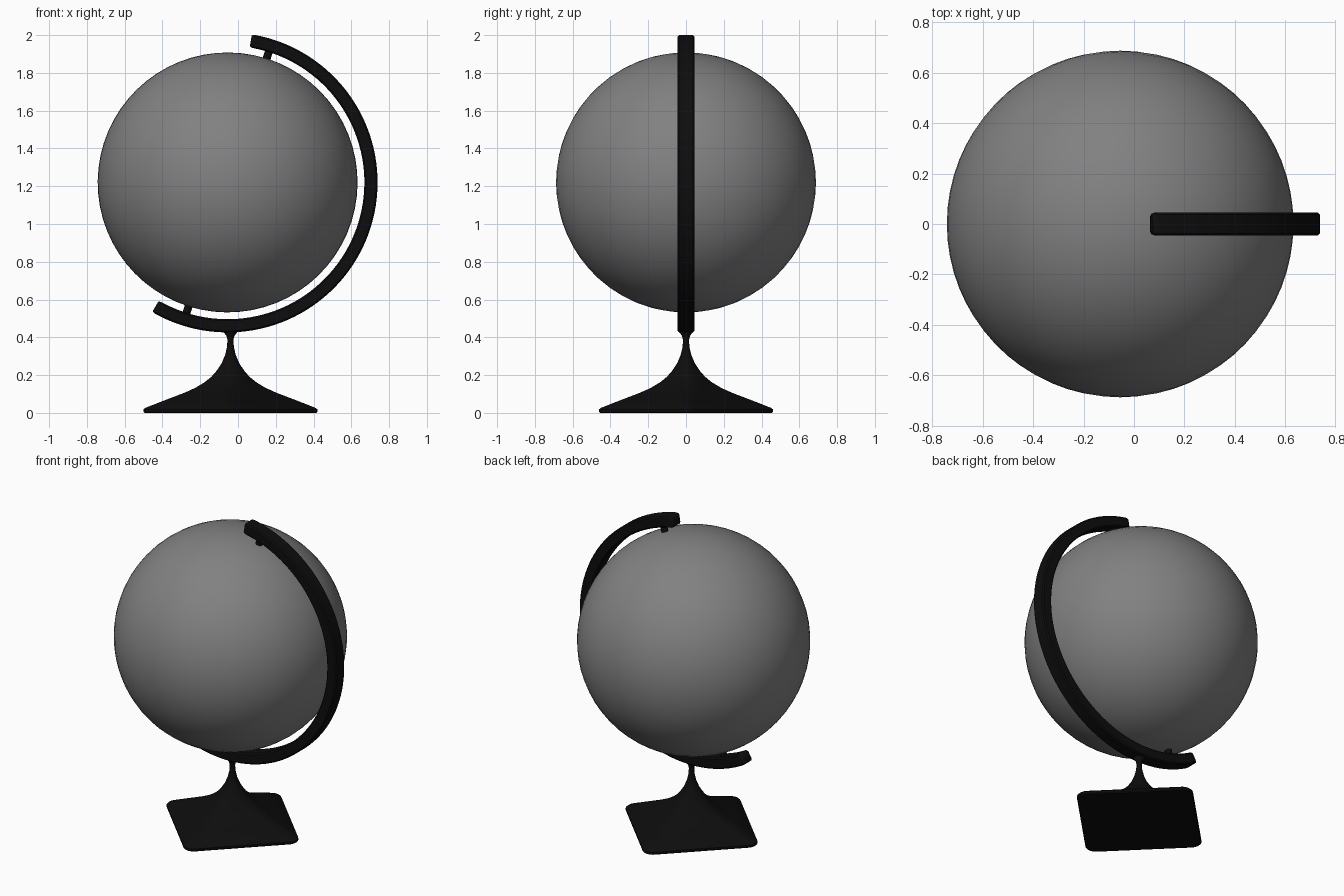
import bpy, bmesh
from math import sin, cos, pi, radians, sqrt
from mathutils import Vector

if "Cube" in bpy.data.objects:
    bpy.data.objects.remove(bpy.data.objects["Cube"], do_unlink=True)

CENTRE = Vector((-0.055, 0, 1.22))
RADIUS = 0.688
TILT = radians(17.5)
FOOT_X = -0.04


def material(name, rgb, rough):
    m = bpy.data.materials.new(name)
    m.use_nodes = True
    m.diffuse_color = (*rgb, 1)
    node = m.node_tree.nodes["Principled BSDF"]
    node.inputs["Base Color"].default_value = (*rgb, 1)
    node.inputs["Roughness"].default_value = rough
    return m


grey = material("globe grey", (0.22, 0.22, 0.22), 0.6)
black = material("stand black", (0.004, 0.004, 0.004), 0.5)


def finish(obj, name, mat, angle=40):
    obj.name = obj.data.name = name
    obj.data.materials.append(mat)
    bpy.ops.object.select_all(action='DESELECT')
    obj.select_set(True)
    bpy.context.view_layer.objects.active = obj
    bpy.ops.object.shade_smooth_by_angle(angle=radians(angle))


def loft(name, rings, mat, angle=40):
    """Skin equal-length closed rings and cap both ends."""
    bm = bmesh.new()
    rows = [[bm.verts.new(p) for p in ring] for ring in rings]
    n = len(rows[0])
    for a, b in zip(rows, rows[1:]):
        for i in range(n):
            j = (i + 1) % n
            bm.faces.new((a[i], a[j], b[j], b[i]))
    bm.faces.new(rows[0][::-1])
    bm.faces.new(rows[-1])
    bmesh.ops.recalc_face_normals(bm, faces=bm.faces[:])
    mesh = bpy.data.meshes.new(name)
    bm.to_mesh(mesh)
    bm.free()
    obj = bpy.data.objects.new(name, mesh)
    bpy.context.collection.objects.link(obj)
    finish(obj, name, mat, angle)


# Globe, tilted on its axis
bpy.ops.mesh.primitive_uv_sphere_add(segments=64, ring_count=32, radius=RADIUS,
                                     location=CENTRE, rotation=(0, TILT, 0))
finish(bpy.context.object, "globe", grey, 60)

# Pivot pins at both poles
axis = Vector((sin(TILT), 0, cos(TILT)))
for side, name in ((1, "top_pin"), (-1, "bottom_pin")):
    bpy.ops.mesh.primitive_cylinder_add(vertices=20, radius=0.021, depth=0.08,
                                        location=CENTRE + axis * side * 0.7,
                                        rotation=(0, TILT, 0))
    finish(bpy.context.object, name, black)


# Half-ring arm: chamfered bar swept round the globe, with softened ends
def bar_ring(angle, shrink):
    hr, hy, c = 0.035 - shrink * 0.5, 0.045 - shrink, 0.008
    section = [(hr, hy - c), (hr - c, hy), (c - hr, hy), (-hr, hy - c),
               (-hr, c - hy), (c - hr, -hy), (hr - c, -hy), (hr, c - hy)]
    out = Vector((cos(angle), 0, sin(angle)))
    return [CENTRE + out * (0.759 + r) + Vector((0, y, 0)) for r, y in section]


start, end, steps = radians(-120.2), radians(80.7), 72
soft = radians(1.3)
rings = [bar_ring(start, 0.014), bar_ring(start + soft * 0.3, 0.005)]
for i in range(steps + 1):
    rings.append(bar_ring(start + soft + (end - start - 2 * soft) * i / steps, 0))
rings += [bar_ring(end - soft * 0.3, 0.005), bar_ring(end, 0.014)]
loft("arm", rings, black)


# Foot: rounded square, corner forwards, flowing up into a round stem
def foot_ring(reach, roundness, z):
    half = reach / (sqrt(2) - (sqrt(2) - 1) * roundness)
    r = half * roundness
    pts = []
    for k in range(4):
        corner = k * pi / 2
        d = (half - r) * sqrt(2)
        for s in range(9):
            a = corner - pi / 4 + s * pi / 16
            pts.append((FOOT_X + d * cos(corner) + r * cos(a),
                        d * sin(corner) + r * sin(a), z))
    return pts


profile = [(0.455, 0.17, 0), (0.461, 0.17, 0.006), (0.461, 0.17, 0.018),
           (0.452, 0.17, 0.026), (0.35, 0.2, 0.066), (0.245, 0.3, 0.106),
           (0.185, 0.45, 0.133), (0.137, 0.6, 0.162), (0.1, 0.75, 0.192),
           (0.074, 0.88, 0.222), (0.047, 0.97, 0.262), (0.028, 1, 0.307),
           (0.018, 1, 0.35), (0.016, 1, 0.386), (0.021, 1, 0.408),
           (0.034, 1, 0.424), (0.036, 1, 0.445)]
loft("foot", [foot_ring(*p) for p in profile], black, 35)
